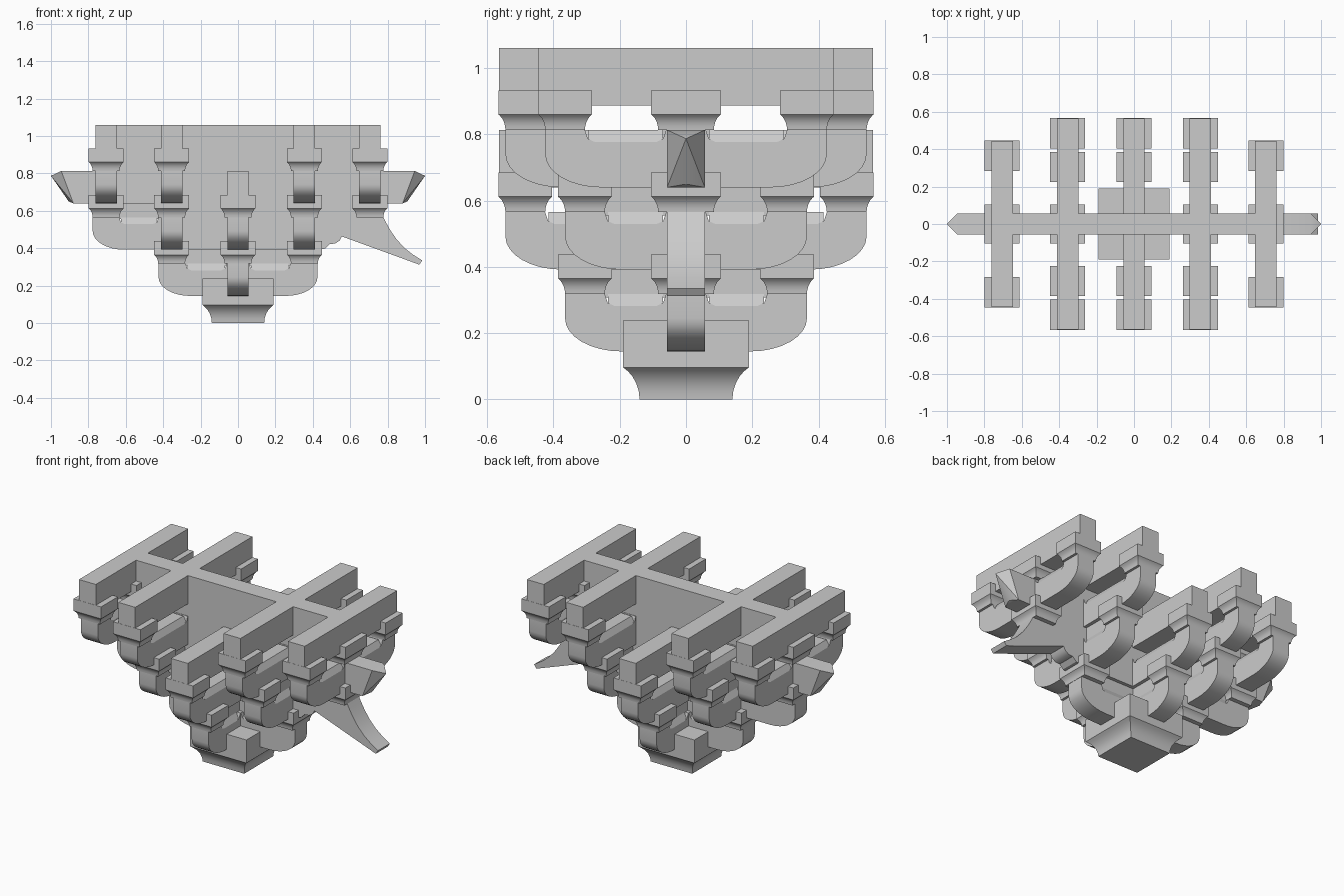
import bpy, bmesh, math
from mathutils import Vector

if "Cube" in bpy.data.objects:
    bpy.data.objects.remove(bpy.data.objects["Cube"], do_unlink=True)

stone = bpy.data.materials.new("plain grey")
stone.use_nodes = True
GREY = (0.6, 0.6, 0.6, 1)
stone.diffuse_color = GREY
stone.node_tree.nodes["Principled BSDF"].inputs["Base Color"].default_value = GREY

HW = 0.057            # half thickness of every arm
H = 0.173             # arm height
TIERS = [0.145, 0.392, 0.64, 0.887]
GROOVE = 0.036
RIDGE = 0.036         # half thickness of the recessed web
MID, OUT = 0.355, 0.705


def finish(name, bm):
    bmesh.ops.recalc_face_normals(bm, faces=bm.faces)
    mesh = bpy.data.meshes.new(name)
    bm.to_mesh(mesh)
    bm.free()
    mesh.materials.append(stone)
    ob = bpy.data.objects.new(name, mesh)
    bpy.context.collection.objects.link(ob)
    bpy.ops.object.select_all(action='DESELECT')
    ob.select_set(True)
    bpy.context.view_layer.objects.active = ob
    bpy.ops.object.shade_smooth_by_angle(angle=math.radians(32))
    return ob


def loft(name, rings):
    """Skin a closed solid through rings of equal point count."""
    bm = bmesh.new()
    loops = [[bm.verts.new(p) for p in ring] for ring in rings]
    n = len(loops[0])
    for a, b in zip(loops, loops[1:]):
        for i in range(n):
            j = (i + 1) % n
            bm.faces.new((a[i], a[j], b[j], b[i]))
    bm.faces.new(loops[0])
    bm.faces.new(loops[-1])
    return finish(name, bm)


def place(axis, along, side, z, x):
    return (along + x, side, z) if axis == 'x' else (side + x, along, z)


def prism(name, profile, axis, x=0, hw=HW):
    """Extrude an (along, z) outline across the arm thickness."""
    return loft(name, [[place(axis, t, s, z, x) for t, z in profile] for s in (-hw, hw)])


def bar(name, axis, a, b, z0, z1, x=0, hw=HW):
    return prism(name, [(a, z0), (b, z0), (b, z1), (a, z1)], axis, x, hw)


def rounded_end(length, z, steps=8):
    """Lower corner of an arm, from flat underside up to the end."""
    pts = []
    for i in range(steps + 1):
        a = math.pi / 2 * i / steps
        pts.append((length - 0.17 + 0.17 * math.sin(a), z + 0.1 - 0.1 * math.cos(a)))
    return pts


def notch(a, b, top):
    """Round-cornered dip in the top edge, running from b back to a."""
    r = 0.03
    low = top - GROOVE
    return [(b, top), (b - 0.3 * r, low + 0.3 * r), (b - r, low),
            (a + r, low), (a + 0.3 * r, low + 0.3 * r), (a, top)]


def web(name, axis, a, b, top, x=0, fill=False):
    """Bevelled ridge inside a notch, with a recessed filler to the next tier."""
    low = top - GROOVE
    section = [(-HW, low), (HW, low), (RIDGE, top), (-RIDGE, top)]
    a, b = a + 0.01, b - 0.01
    loft(name, [[place(axis, t, s, z, x) for s, z in section] for t in (a, b)])
    if fill:
        bar(name + "_filler", axis, a - 0.04, b + 0.04, top - 0.01, top + 0.08, x, RIDGE)


def arm(name, axis, length, z, x=0, inner=None, fill=False):
    """Bracket arm with rounded ends and grooved top."""
    top = z + H
    inner = inner or length - 0.12
    right = rounded_end(length, z)
    left = [(-t, h) for t, h in reversed(right)]
    dip = notch(0.06, inner, top) + notch(-inner, -0.06, top)
    prism(name, right + [(length, top)] + dip + [(-length, top)] + left, axis, x)
    web(name + "_web_a", axis, 0.06, inner, top, x, fill)
    web(name + "_web_b", axis, -inner, -0.06, top, x, fill)


def block(name, x, y, z, hx, hy, height=0.12, taper=0.047, inset=0.021):
    """Bearing block: square upper half over a concave flared foot."""
    rings = []
    for f, g in [(0, 1), (0.25, 0.95), (0.5, 0.8), (0.75, 0.53), (0.9, 0.24), (1, 0), (None, 0)]:
        h = z + (height if f is None else taper * f)
        a, b = hx - inset * g, hy - inset * g
        rings.append([(x + i * a, y + j * b, h)
                      for i, j in ((-1, -1), (1, -1), (1, 1), (-1, 1))])
    loft(name, rings)


def cross_arm(name, length, tier, x, fill=False):
    """Arm running front to back with a block on each end."""
    z = TIERS[tier]
    arm(name, 'y', length, z, x, fill=fill)
    for side, tag in ((-1, "front"), (1, "back")):
        block(name + "_" + tag + "_block", x, side * (length - 0.06), z + H, 0.093, 0.081)


# Base block
block("base_block", 0, 0, 0, 0.19, 0.19, height=0.238, taper=0.097, inset=0.05)

# Centre column of arms
cross_arm("centre_lower_arm", 0.365, 0, 0, fill=True)
cross_arm("centre_upper_arm", 0.545, 1, 0)
bar("centre_beam", 'y', -0.565, 0.565, TIERS[2], TIERS[2] + H)

# Middle and outer columns, both sides
for s, tag in ((-1, "right"), (1, "left")):
    cross_arm(tag + "_middle_lower_arm", 0.365, 1, s * MID, fill=True)
    cross_arm(tag + "_middle_upper_arm", 0.545, 2, s * MID)
    bar(tag + "_middle_beam", 'y', -0.565, 0.565, TIERS[3], TIERS[3] + H, s * MID)
    cross_arm(tag + "_outer_arm", 0.425, 2, s * OUT)
    bar(tag + "_outer_beam", 'y', -0.445, 0.445, TIERS[3], TIERS[3] + H, s * OUT)
    # Blocks where the columns cross the long arms
    block(tag + "_inner_seat", s * MID, 0, TIERS[0] + H, 0.093, 0.105)
    block(tag + "_outer_seat", s * OUT, 0, TIERS[1] + H, 0.093, 0.105)
    block(tag + "_top_seat", s * OUT, 0, TIERS[2] + H, 0.093, 0.105)
    # Pointed end of the long third-tier arm
    bm = bmesh.new()
    z0, z1 = TIERS[2], TIERS[2] + H
    tip = [(1.0, 0, 0.787), (0.905, 0, 0.65)]
    for w in (-HW, HW):
        tip += [(0.75, w, z0), (0.75, w, z1), (0.945, w, z1), (0.88, w, z0)]
    for p in tip:
        bm.verts.new(Vector((p[0] * s, p[1], p[2])))
    bmesh.ops.convex_hull(bm, input=bm.verts)
    finish(tag + "_pointed_end", bm)

# First-tier long arm
arm("long_lower_arm", 'x', 0.425, TIERS[0], inner=0.28, fill=True)

# Second-tier long arm: rounded on one end, downward beak on the other
top = TIERS[1] + H
left_end = [(-t, h) for t, h in reversed(rounded_end(0.777, TIERS[1]))]
beak = [(0.43, TIERS[1]), (0.465, 0.398), (0.49, 0.422), (0.52, 0.425), (0.545, 0.442),
        (0.555, 0.463), (0.97, 0.312), (0.985, 0.335), (0.935, 0.366), (0.89, 0.402),
        (0.85, 0.445), (0.815, 0.495), (0.79, 0.54), (0.777, top)]
prism("long_beaked_arm", beak + notch(-0.635, -0.425, top) + [(-0.777, top)] + left_end, 'x')
web("long_beaked_arm_web", 'x', -0.635, -0.425, top, fill=True)
bar("long_arm_filler", 'x', -0.42, 0.7, top - 0.01, TIERS[2] + 0.01)

# Third-tier long arm and top beam form one solid wall
bar("long_wall", 'x', -0.762, 0.762, TIERS[2], TIERS[3] + H)
